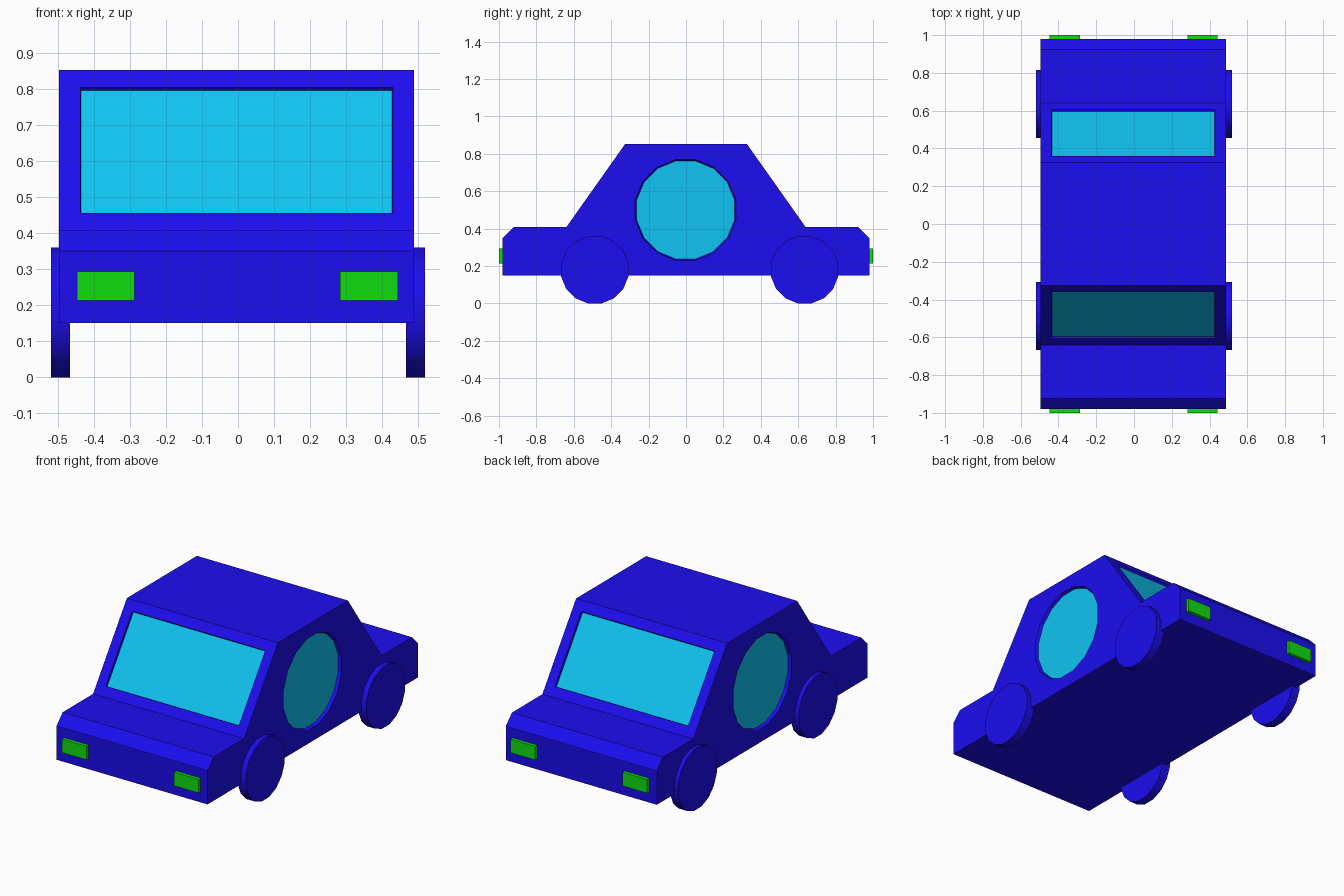
import bpy, bmesh
from math import pi
from mathutils import Matrix, Vector

if "Cube" in bpy.data.objects:
    bpy.data.objects.remove(bpy.data.objects["Cube"])


def material(name, rgb):
    m = bpy.data.materials.new(name)
    m.diffuse_color = (*rgb, 1)
    m.use_nodes = True
    m.node_tree.nodes["Principled BSDF"].inputs["Base Color"].default_value = m.diffuse_color
    return m


BLUE = material("body_blue", (0.012, 0.004, 0.87))
GLASS = material("window_cyan", (0.005, 0.55, 0.89))
GREEN = material("light_green", (0.005, 0.73, 0.005))
CX, HW = -0.004, 0.492      # body centre and half width
SIDES = 16


def make(name, bm, *mats):
    bmesh.ops.recalc_face_normals(bm, faces=bm.faces)
    me = bpy.data.meshes.new(name)
    bm.to_mesh(me)
    bm.free()
    ob = bpy.data.objects.new(name, me)
    bpy.context.collection.objects.link(ob)
    for m in mats:
        me.materials.append(m)
    return ob


def disc(name, centre, r_in, r_out, depth, side, mat):
    """Sixteen-sided disc facing sideways, flat edge on top."""
    bm = bmesh.new()
    mx = (Matrix.Translation(centre) @ Matrix.Rotation(pi / SIDES, 4, 'X')
          @ Matrix.Rotation(side * pi / 2, 4, 'Y'))
    bmesh.ops.create_cone(bm, cap_ends=True, segments=SIDES, radius1=r_in,
                          radius2=r_out, depth=depth, matrix=mx)
    return make(name, bm, mat)


def box(name, centre, size, mat):
    bm = bmesh.new()
    bmesh.ops.create_cube(bm, size=1, matrix=Matrix.Translation(centre)
                          @ Matrix.Diagonal((*size, 1)))
    return make(name, bm, mat)


# Body: mirrored half profile extruded across the width
half = [(0.98, 0.15), (0.98, 0.35), (0.923, 0.408), (0.64, 0.408), (0.326, 0.852)]
profile = half + [(-y, z) for y, z in reversed(half)]
bm = bmesh.new()
face = bm.faces.new([bm.verts.new((CX - HW, y, z)) for y, z in profile])
ext = bmesh.ops.extrude_face_region(bm, geom=[face])
bmesh.ops.translate(bm, vec=(2 * HW, 0, 0),
                    verts=[v for v in ext["geom"] if isinstance(v, bmesh.types.BMVert)])
bmesh.ops.recalc_face_normals(bm, faces=bm.faces)

# Windscreen and rear window: inset and sunk into the sloping faces
bm.normal_update()
slopes = [f for f in bm.faces
          if abs(f.normal.x) < 0.1 and 0.55 < f.calc_center_median().z < 0.75]
bmesh.ops.inset_individual(bm, faces=slopes, thickness=0.083, depth=0)
bmesh.ops.inset_individual(bm, faces=slopes, thickness=0.003, depth=-0.012)
for f in slopes:
    f.material_index = 1
body = make("body", bm, BLUE, GLASS)

# Round side windows: tapered recess with a glass disc at the bottom
for side, tag in ((-1, "left"), (1, "right")):
    edge = CX + side * HW
    cutter = disc("window_cutter_" + tag, (edge, -0.002, 0.5),
                  0.267, 0.283, 0.04, side, BLUE)
    cutter.hide_render = True
    cutter.display_type = 'WIRE'
    mod = body.modifiers.new("window_recess_" + tag, 'BOOLEAN')
    mod.operation = 'DIFFERENCE'
    mod.solver = 'EXACT'
    mod.object = cutter
    disc("side_window_" + tag, (edge - side * 0.023, -0.002, 0.5),
         0.2675, 0.2675, 0.01, side, GLASS)

# Wheels
R = 0.1835
for side, tag in ((-1, "left"), (1, "right")):
    for y, end in ((-0.488, "front"), (0.634, "rear")):
        wheel = disc(f"{end}_wheel_{tag}", (side * 0.4925, y, 0.18), R, R, 0.053, side, BLUE)
        bpy.ops.object.select_all(action='DESELECT')
        wheel.select_set(True)
        bpy.context.view_layer.objects.active = wheel
        bpy.ops.object.shade_smooth_by_angle()

# Headlights and tail lights
for side, tag in ((-1, "left"), (1, "right")):
    for d, end in ((-1, "head"), (1, "tail")):
        box(f"{end}light_{tag}", (-0.002 + side * 0.365, d * 0.985, 0.253),
            (0.16, 0.03, 0.08), GREEN)
